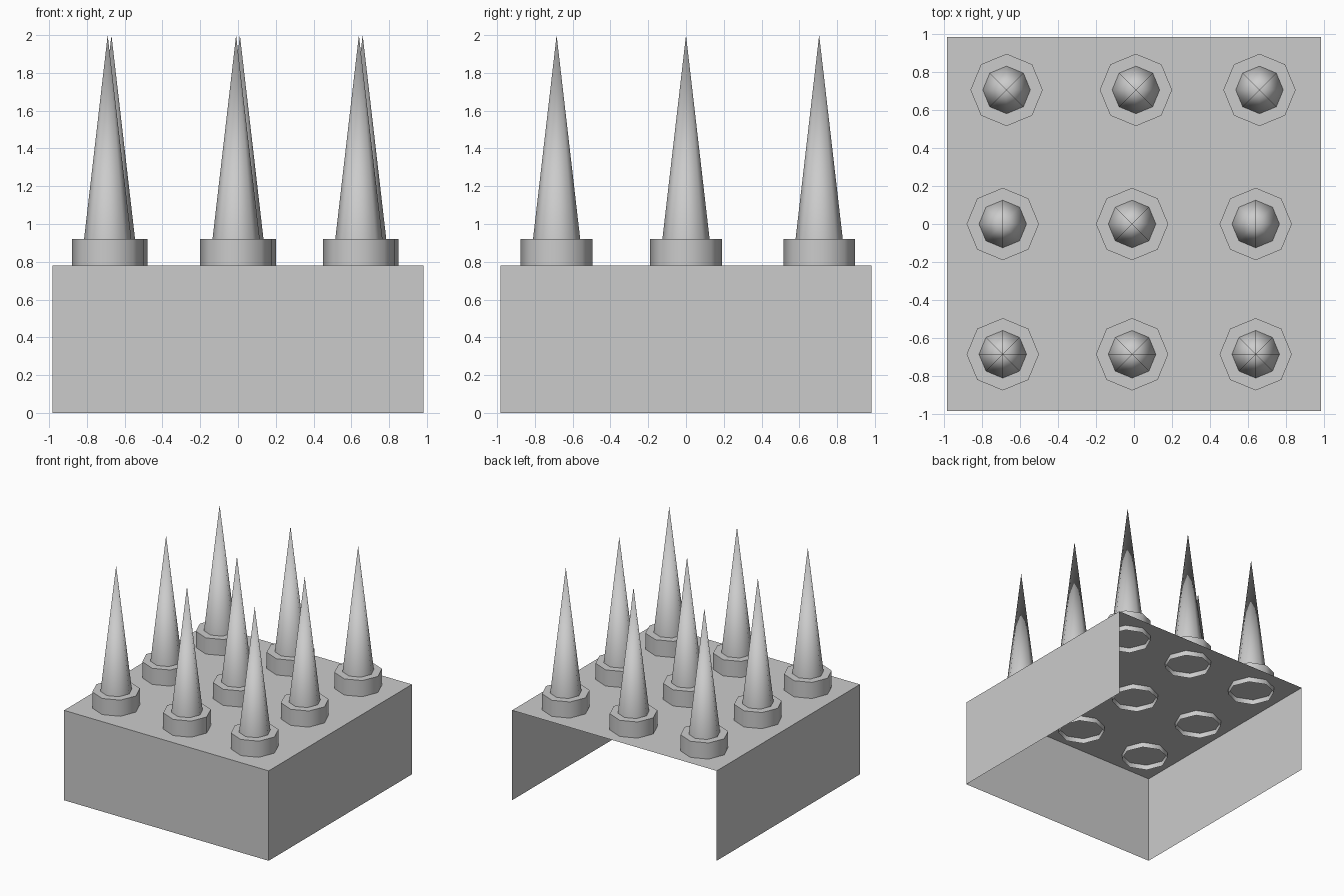
import bpy, bmesh, math
from mathutils import Matrix

if "Cube" in bpy.data.objects:
    bpy.data.objects.remove(bpy.data.objects["Cube"])


def finish(name, bm, smooth=False):
    bmesh.ops.recalc_face_normals(bm, faces=bm.faces)
    mesh = bpy.data.meshes.new(name)
    bm.to_mesh(mesh)
    bm.free()
    obj = bpy.data.objects.new(name, mesh)
    bpy.context.collection.objects.link(obj)
    if smooth:
        bpy.ops.object.select_all(action='DESELECT')
        obj.select_set(True)
        bpy.context.view_layer.objects.active = obj
        bpy.ops.object.shade_smooth_by_angle(angle=math.radians(60))
    return obj


def tapered(name, x, y, z0, z1, r0, r1):
    """Eight-sided ring or spike between z0 and z1, open underneath."""
    bm = bmesh.new()
    bmesh.ops.create_cone(bm, cap_ends=True, segments=8, radius1=r0, radius2=r1,
                          depth=z1 - z0,
                          matrix=Matrix.Translation((x, y, (z0 + z1) / 2)))
    bm.normal_update()
    bottom = [f for f in bm.faces if f.normal.z < -0.9]
    bmesh.ops.delete(bm, geom=bottom, context='FACES_ONLY')
    # weld coincident tip vertices
    bmesh.ops.remove_doubles(bm, verts=bm.verts, dist=0.0001)
    # outward normals on the open shell
    obj = finish(name, bm, smooth=True)
    return obj


# Base block: top, front and two sides; back and underside are open
HALF, TOP = 0.982, 0.78
bm = bmesh.new()
bmesh.ops.create_cube(bm, size=1.0,
                      matrix=Matrix.Translation((0, 0, TOP / 2)) @
                      Matrix.Diagonal((2 * HALF, 2 * HALF, TOP, 1)))
bm.normal_update()
open_faces = [f for f in bm.faces if f.normal.z < -0.9 or f.normal.y > 0.9]
bmesh.ops.delete(bm, geom=open_faces, context='FACES_ONLY')
finish("base_block", bm)

# Three rows of collared spikes; the back row sits slightly to the right
rows = [(-0.685, -0.01), (0.0, -0.01), (0.705, 0.01)]
for r, (y, shift) in enumerate(rows):
    for c, x in enumerate((-0.68, 0.0, 0.65)):
        tag = f"{r + 1}_{c + 1}"
        tapered("collar_" + tag, x + shift, y, 0.735, 0.92, 0.19, 0.19)
        tapered("spike_" + tag, x + shift, y, 0.92, 2.0, 0.125, 0.0)
